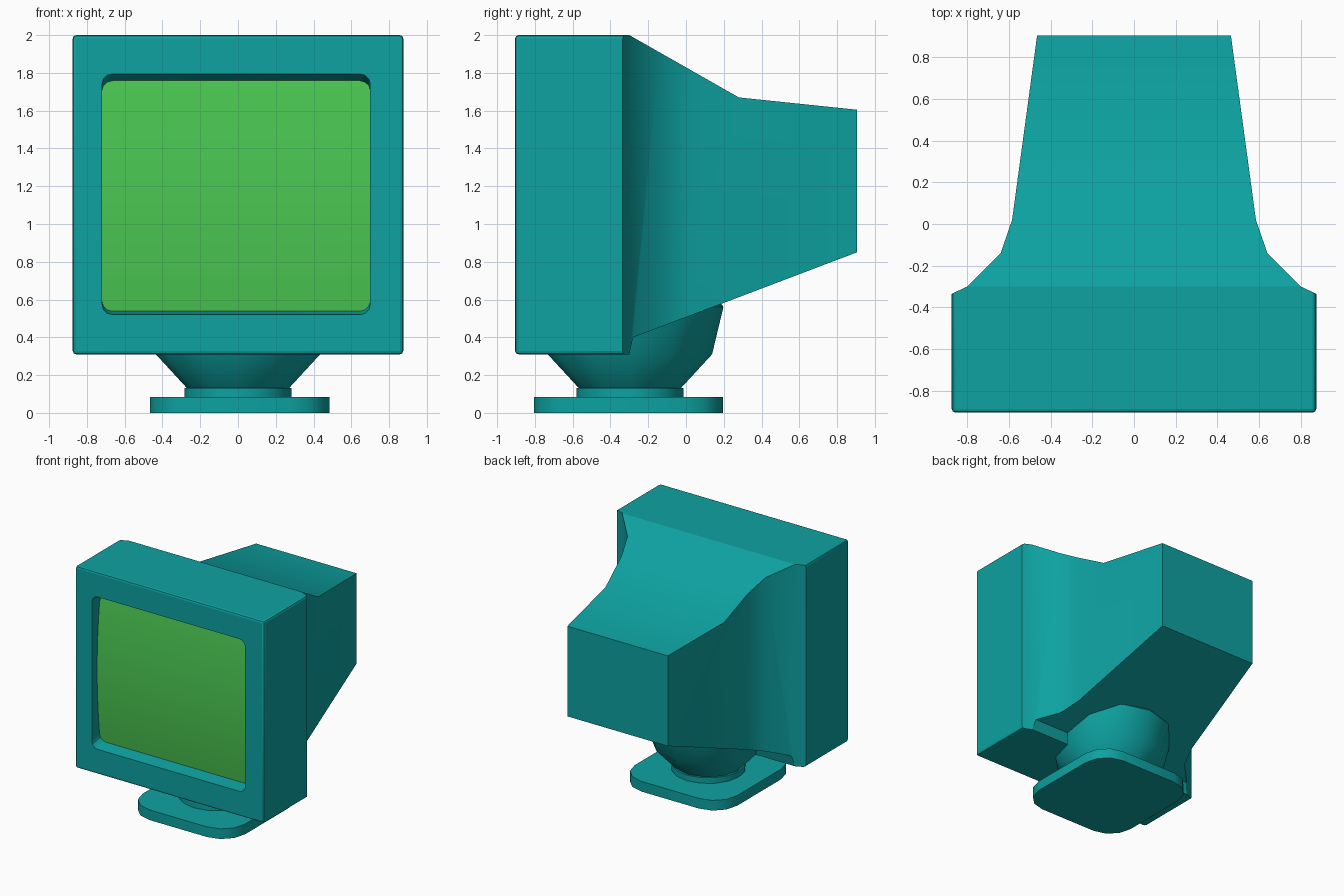
import bpy
import bmesh
from math import cos, sin, pi, radians

if "Cube" in bpy.data.objects:
    bpy.data.objects.remove(bpy.data.objects["Cube"], do_unlink=True)


def material(name, rgb):
    mat = bpy.data.materials.new(name)
    mat.use_nodes = True
    mat.diffuse_color = (*rgb, 1)
    mat.node_tree.nodes["Principled BSDF"].inputs["Base Color"].default_value = (*rgb, 1)
    return mat


teal = material("teal plastic", (0.004, 0.36, 0.355))
green = material("screen green", (0.07, 0.58, 0.085))


def finish(name, bm, mat):
    bmesh.ops.recalc_face_normals(bm, faces=bm.faces)
    mesh = bpy.data.meshes.new(name)
    bm.to_mesh(mesh)
    bm.free()
    mesh.materials.append(mat)
    obj = bpy.data.objects.new(name, mesh)
    bpy.context.collection.objects.link(obj)
    return obj


def loft(name, rings, mat=teal):
    """Closed solid through rings that share a point count."""
    bm = bmesh.new()
    loops = [[bm.verts.new(p) for p in ring] for ring in rings]
    count = len(loops[0])
    for a, b in zip(loops, loops[1:]):
        for i in range(count):
            j = (i + 1) % count
            bm.faces.new((a[i], a[j], b[j], b[i]))
    bm.faces.new(loops[0])
    bm.faces.new(loops[-1])
    return finish(name, bm, mat)


def rounded_rect(u0, u1, v0, v1, r, steps=3):
    corners = ((u1 - r, v1 - r), (u0 + r, v1 - r), (u0 + r, v0 + r), (u1 - r, v0 + r))
    return [(cu + r * cos(pi / 2 * (q + k / steps)), cv + r * sin(pi / 2 * (q + k / steps)))
            for q, (cu, cv) in enumerate(corners) for k in range(steps + 1)]


def activate(obj):
    bpy.ops.object.select_all(action="DESELECT")
    obj.select_set(True)
    bpy.context.view_layer.objects.active = obj


def boolean(obj, cutter, operation):
    mod = obj.modifiers.new("cut", "BOOLEAN")
    mod.operation, mod.object, mod.solver = operation, cutter, "EXACT"
    activate(obj)
    bpy.ops.object.modifier_apply(modifier=mod.name)
    bpy.data.objects.remove(cutter, do_unlink=True)


def smooth(obj, degrees):
    activate(obj)
    bpy.ops.object.shade_smooth_by_angle(angle=radians(degrees))


# Casing: plan outline crossed with side outline
FRONT, BACK = -0.905, 0.905
half = [(0.875, -1.2), (0.875, -0.335), (0.80, -0.30), (0.64, -0.14), (0.585, 0.02), (0.425, 1.2)]
plan = half + [(-x, y) for x, y in reversed(half)]
side = [(FRONT, 0.31), (-0.30, 0.31), (-0.28, 0.40), (BACK, 0.85),
        (BACK, 1.605), (0.28, 1.67), (-0.30, 2.0), (FRONT, 2.0)]
casing = loft("casing", [[(x, y, z) for x, y in plan] for z in (0, 2.4)])
side_block = loft("side_block", [[(x, y, z) for y, z in side] for x in (-1.2, 1.2)])
boolean(casing, side_block, "INTERSECT")

# Small bevel round the front rim and along the box's long edges
bm = bmesh.new()
bm.from_mesh(casing.data)
bmesh.ops.remove_doubles(bm, verts=bm.verts, dist=0.0005)


def on_rim(edge):
    a, b = (v.co for v in edge.verts)
    front = max(a.y, b.y) < FRONT + 0.01
    along = abs(a.x) > 0.87 and abs(b.x) > 0.87 and abs(a.z - b.z) < 0.01
    return front or along


bmesh.ops.bevel(bm, geom=[e for e in bm.edges if on_rim(e)], offset=0.018,
                segments=2, profile=0.5, affect="EDGES", clamp_overlap=True)
bm.to_mesh(casing.data)
bm.free()

# Screen recess, its top and bottom walls sloping inward
rings = []
for y, z0, z1 in ((FRONT - 0.06, 0.51, 1.815), (FRONT + 0.12, 0.54, 1.755)):
    rings.append([(x, y, z) for x, z in rounded_rect(-0.72, 0.70, z0, z1, 0.055)])
boolean(casing, loft("recess_cutter", rings), "DIFFERENCE")
smooth(casing, 30)
for face in casing.data.polygons:
    if max(abs(c) for c in face.normal) > 0.995:
        face.use_smooth = False

# Screen: rounded plate bulging forward at mid height
bm = bmesh.new()
bm.faces.new([bm.verts.new((x, 0, z)) for x, z in rounded_rect(-0.724, 0.704, 0.535, 1.76, 0.055)])
rows = 14
for i in range(1, rows):
    bmesh.ops.bisect_plane(bm, geom=bm.verts[:] + bm.edges[:] + bm.faces[:],
                           plane_co=(0, 0, 0.54 + 1.215 * i / rows), plane_no=(0, 0, 1))
for v in bm.verts:
    t = (v.co.z - 1.1475) / 0.6125
    v.co.y = FRONT + 0.07 + 0.04 * t * t
screen = finish("screen", bm, green)
if sum(f.normal.y for f in screen.data.polygons) > 0:
    screen.data.flip_normals()
smooth(screen, 30)

# Stand: swivel bowl, neck disc and foot plate
STAND_Y = -0.297


def turned(name, profile, sides):
    return loft(name, [[(r * sin(2 * pi * i / sides), STAND_Y + r * cos(2 * pi * i / sides), z)
                        for i in range(sides)] for r, z in profile])


bowl = turned("swivel_bowl", [(0.26, 0.12), (0.435, 0.31), (0.495, 0.56), (0.46, 0.62)], 12)
neck = turned("neck_disc", [(0.284, 0.08), (0.284, 0.132)], 16)
foot = loft("foot_plate", [[(x, y, z) for x, y in rounded_rect(-0.465, 0.485, -0.805, 0.195, 0.21)]
                           for z in (0, 0.085)])
for part in (bowl, neck, foot):
    smooth(part, 32)
